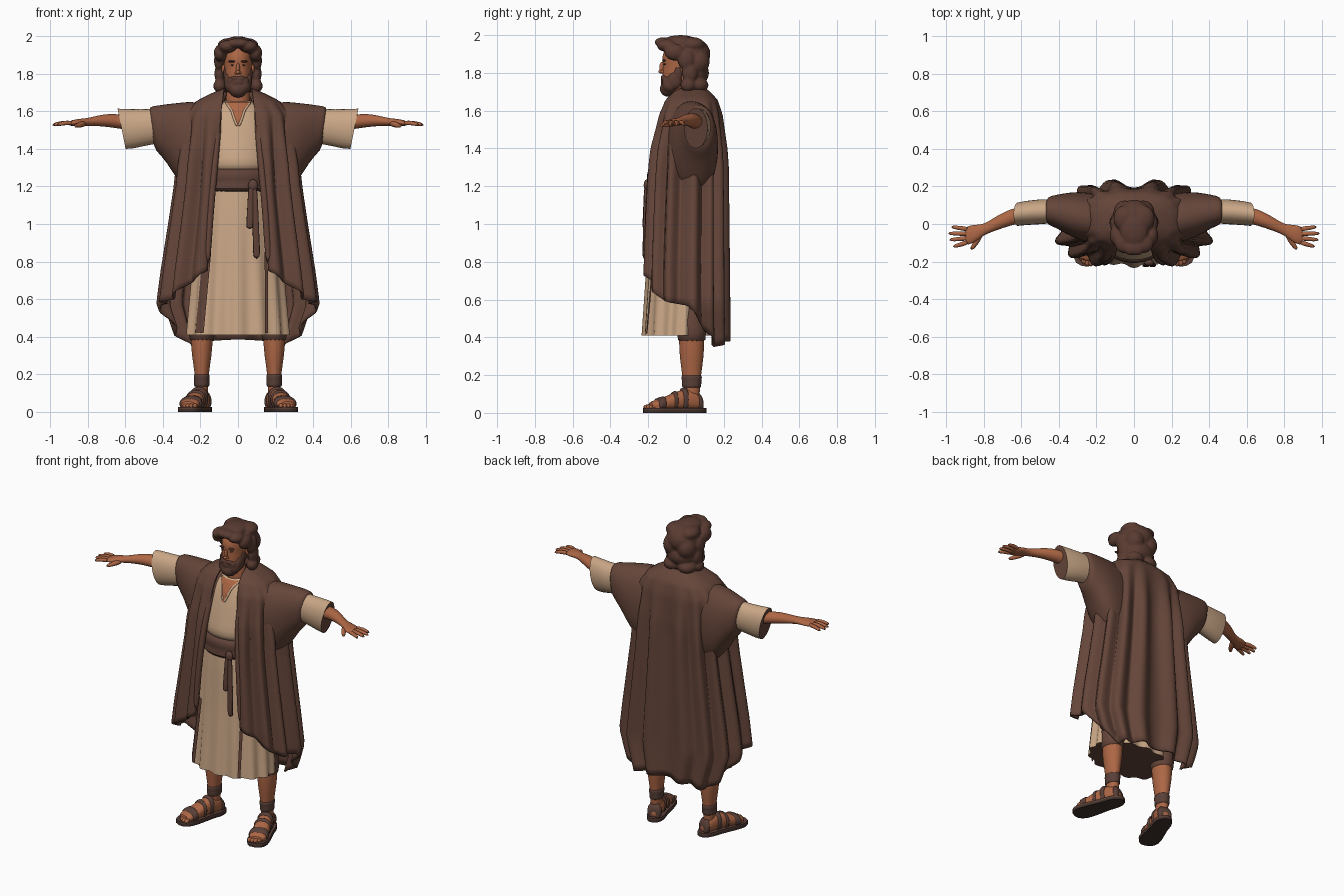
import bpy, bmesh, math
from mathutils import Vector, Matrix

if "Cube" in bpy.data.objects:
    bpy.data.objects.remove(bpy.data.objects["Cube"], do_unlink=True)


def material(name, rgb):
    m = bpy.data.materials.new(name)
    m.use_nodes = True
    m.diffuse_color = (*rgb, 1)
    bsdf = m.node_tree.nodes["Principled BSDF"]
    bsdf.inputs["Base Color"].default_value = (*rgb, 1)
    bsdf.inputs["Roughness"].default_value = 0.9
    return m


CLOAK = material("brown cloak", (.13, .06, .042))
TUNIC = material("beige linen", (.59, .385, .24))
SKIN = material("tan skin", (.42, .135, .06))
HAIR = material("dark brown hair", (.1, .044, .031))
BELT = material("brown sash", (.115, .054, .039))
LEATHER = material("sandal leather", (.10, .05, .038))
SOLE = material("dark sole", (.05, .03, .024))


def finish(name, bm, mats, subsurf=0):
    bmesh.ops.recalc_face_normals(bm, faces=bm.faces[:])
    me = bpy.data.meshes.new(name)
    bm.to_mesh(me)
    bm.free()
    for m in mats:
        me.materials.append(m)
    me.shade_smooth()
    me.set_sharp_from_angle(angle=math.radians(50))
    ob = bpy.data.objects.new(name, me)
    bpy.context.scene.collection.objects.link(ob)
    if subsurf:
        ob.modifiers.new("soften", 'SUBSURF').levels = subsurf
        ob.modifiers["soften"].render_levels = subsurf
    return ob


def loft(name, rings, mat, closed=True, cap_mat=None, subsurf=1):
    """Skin a surface over a list of equal point rings."""
    bm = bmesh.new()
    rows = [[bm.verts.new(p) for p in r] for r in rings]
    n = len(rows[0])
    for a, b in zip(rows, rows[1:]):
        for i in range(n if closed else n - 1):
            j = (i + 1) % n
            bm.faces.new((a[i], a[j], b[j], b[i]))
    if closed:
        for r in (rows[0], rows[-1]):
            bm.faces.new(r).material_index = 1 if cap_mat else 0
    return finish(name, bm, [mat, cap_mat] if cap_mat else [mat], subsurf)


def ring(c, u, v, n=16, p=1.0):
    c, u, v = Vector(c), Vector(u), Vector(v)
    pw = lambda t: math.copysign(abs(t) ** p, t)
    ang = [math.tau * i / n for i in range(n)]
    return [c + u * pw(math.cos(a)) + v * pw(math.sin(a)) for a in ang]


def tube(name, pts, radii, mat, n=10):
    pts = [Vector(p) for p in pts]
    rings, u = [], None
    for i, p in enumerate(pts):
        t = (pts[min(i + 1, len(pts) - 1)] - pts[max(i - 1, 0)]).normalized()
        u = t.orthogonal() if u is None else u - t * u.dot(t)
        u.normalize()
        r = radii[i] if isinstance(radii, list) else radii
        rings.append(ring(p, u * r, t.cross(u) * r, n))
    return loft(name, rings, mat)


def blobs(name, items, mat, voxel=0):
    """Ellipsoids (x, y, z, rx, ry, rz); those off centre are mirrored."""
    bm = bmesh.new()
    for x, y, z, *r in items:
        for s in ((1, -1) if x else (1,)):
            m = Matrix.Translation((s * x, y, z)) @ Matrix.Diagonal((*r, 1))
            bmesh.ops.create_uvsphere(bm, u_segments=20, v_segments=12, radius=1, matrix=m)
    ob = finish(name, bm, [mat])
    if voxel:
        rm = ob.modifiers.new("blend", 'REMESH')
        rm.mode, rm.voxel_size, rm.use_smooth_shade = 'VOXEL', voxel, True
        sm = ob.modifiers.new("relax", 'SMOOTH')
        sm.factor, sm.iterations = .5, 5
    return ob


def sample(keys, t):
    """Linear interpolation in a list of (t, values...) sorted either way."""
    keys = sorted(keys)
    t = min(max(t, keys[0][0]), keys[-1][0])
    for a, b in zip(keys, keys[1:]):
        if t <= b[0]:
            f = (t - a[0]) / (b[0] - a[0])
            return [p + (q - p) * f for p, q in zip(a[1:], b[1:])]


def body_ring(z, a, yf, yb, fold=0, k=14, n=96):
    pts = []
    for i in range(n):
        t = math.tau * i / n
        d = fold * math.cos(k * t)
        pts.append((math.sin(t) * (a + d), (yf + yb) / 2 + math.cos(t) * ((yb - yf) / 2 + d), z))
    return pts


def on_front(keys, x, z, lift):
    """Point just in front of a garment shaped by keys."""
    a, yf, yb = sample(keys, z)
    return (x, (yf + yb) / 2 - (yb - yf) / 2 * math.sqrt(max(0, 1 - (x / a) ** 2)) - lift, z)


# Tunic torso, skirt and sash
TORSO = [(1.66, .075, -.08, .06), (1.64, .11, -.10, .09), (1.58, .18, -.13, .13),
         (1.48, .21, -.16, .15), (1.38, .2, -.185, .15), (1.32, .2, -.2, .15), (1.26, .19, -.18, .15)]
loft("tunic_torso", [body_ring(*k, n=48) for k in TORSO], TUNIC, cap_mat=SKIN)
SKIRT = [(1.25, .19, -.18, .14), (1.1, .21, -.192, .15), (.8, .24, -.203, .15), (.41, .272, -.225, .13)]
levels = [1.25 - .84 * i / 14 for i in range(15)]
loft("tunic_skirt", [body_ring(z, *sample(SKIRT, z), fold=.012 * (1.25 - z)) for z in levels],
     TUNIC, cap_mat=CLOAK, subsurf=0)
SASH = [(1.3, .185, -.185, .15), (1.285, .2, -.203, .15), (1.245, .206, -.21, .15),
        (1.23, .198, -.2, .15), (1.185, .21, -.213, .15), (1.165, .195, -.196, .15)]
loft("sash", [body_ring(*k, n=48) for k in SASH], BELT)
blobs("sash_knot", [(0, 0, 0, .026, .018, .032)], BELT).location = (.08, -.206, 1.205)
for name, x0, x1, end in (("short", .07, .062, .97), ("long", .088, .1, .81)):
    zs = [1.2 + (end - 1.2) * i / 5 for i in range(6)]
    loft(f"sash_tail_{name}",
         [ring((x0 + (x1 - x0) * i / 5, -.211 - .002 * i, z), (.015 + .001 * i, 0, 0), (0, .011, 0), 10, .7)
          for i, z in enumerate(zs)], BELT)

# Brown lining strips hanging over the skirt
for side, top, bottom, w in (("right", -.165, -.205, .022), ("left", .15, .152, .008)):
    strip = []
    for i in range(9):
        z = .85 - .43 * i / 8
        x = top + (bottom - top) * i / 8
        strip.append([on_front(SKIRT, x + w * j / 2, z, .012 * (1.25 - z) + .004) for j in range(-2, 3)])
    loft(f"{side}_lining_strip", strip, CLOAK, closed=False, subsurf=0)


# Open neckline laid over the torso
def v_width(z):
    return min(.03, .004 + (z - 1.52) * .4) + max(0, z - 1.605) * .85


vz = [1.52 + .13 * i / 10 for i in range(11)]
loft("chest_opening", [[on_front(TORSO, v_width(z) * j / 4, z, .006) for j in range(-4, 5)] for z in vz],
     SKIN, closed=False, subsurf=0)
for s, side in ((1, "left"), (-1, "right")):
    tube(f"neckline_{side}", [on_front(TORSO, s * v_width(z), z, .003) for z in vz[::2]], .007, TUNIC)

# Cloak sheet wrapped round the body, open at the front
CLOAK_SHAPE = [(1.715, .08, -.05, .10), (1.69, .14, -.075, .13), (1.65, .22, -.11, .165),
               (1.58, .275, -.14, .185), (1.4, .295, -.178, .20), (1.2, .315, -.192, .203),
               (1.0, .345, -.202, .206), (.75, .385, -.212, .208), (.58, .408, -.212, .21),
               (.48, .375, -.205, .21), (.35, .325, -.2, .212)]
OPENING = [(1.7, .075), (1.6, .09), (1.3, .12), (1.1, .145), (.7, .165)]
HEM = [(0, .385), (.15, .375), (.3, .35), (.42, .43), (.55, .57), (.75, .6), (.85, .66), (1, .75)]
ROWS, COLS, SQUARE = 44, 180, .75


def cloak_point(u, v):
    z = 1.715 - (1.715 - sample(HEM, abs(u))[0]) * v ** 1.4
    a, yf, yb = sample(CLOAK_SHAPE, z)
    gap = min(sample(OPENING, z)[0], .85 * a)
    phi = u * (math.pi - math.asin((gap / a) ** (1 / SQUARE)))
    sx, cy = math.sin(phi), math.cos(phi)
    depth = .023 * min(1, max(0, (1.66 - z) / .35))
    d = -depth * math.cos(15 * phi)
    x = a * math.copysign(abs(sx) ** SQUARE, sx) + d * sx
    y = (yf + yb) / 2 + (yb - yf) / 2 * math.copysign(abs(cy) ** SQUARE, cy) + d * cy
    return (x, y, z)


cloak = loft("cloak", [[cloak_point(2 * c / COLS - 1, r / ROWS) for c in range(COLS + 1)]
                       for r in range(ROWS + 1)], CLOAK, closed=False, subsurf=0)
thick = cloak.modifiers.new("cloth", 'SOLIDIFY')
thick.thickness, thick.offset = .012, 0

# Rolled collar running down into both lapels
half = [(0, .115, 1.69), (.065, .075, 1.70), (.092, -.02, 1.675), (.103, -.105, 1.58), (.115, -.165, 1.42),
        (.13, -.188, 1.25), (.15, -.2, 1.05), (.165, -.205, .76)]
tube("cloak_collar", [(-x, y, z) for x, y, z in half[:0:-1]] + half, .02, CLOAK)

# Head
HEAD = [(1.69, .03, -.11, -.04), (1.71, .05, -.122, 0), (1.75, .064, -.125, .04), (1.8, .071, -.125, .07),
        (1.845, .075, -.121, .09), (1.87, .077, -.128, .09), (1.92, .075, -.122, .09), (1.965, .04, -.07, .04)]
loft("head", [body_ring(*k, n=24) for k in HEAD], SKIN)
tube("neck", [(0, -.01, 1.6), (0, -.015, 1.665), (0, -.03, 1.75)], [.075, .066, .058], SKIN, 16)
blobs("nose", [(0, -.127, 1.828, .01, .014, .03), (0, -.131, 1.808, .012, .015, .011),
               (.01, -.124, 1.805, .008, .01, .008)], SKIN)
blobs("ears", [(.078, -.012, 1.83, .011, .02, .03)], SKIN)
blobs("eyes", [(.03, -.112, 1.846, .01, .006, .004)], HAIR)
blobs("eyebrows", [(.032, -.117, 1.866, .02, .009, .006)], HAIR)
blobs("beard", [(0, -.093, 1.715, .05, .046, .042), (.035, -.085, 1.735, .035, .042, .04),
                (0, -.105, 1.755, .04, .03, .025), (.056, -.06, 1.76, .02, .04, .045),
                (.066, -.04, 1.8, .012, .022, .04), (.018, -.12, 1.778, .024, .015, .011),
                (.04, -.108, 1.762, .018, .02, .02)], HAIR, .006)
blobs("hair", [(0, .02, 1.9, .106, .11, .09), (0, -.03, 1.965, .075, .095, .035),
               (.055, -.1, 1.945, .05, .055, .034), (.015, -.125, 1.962, .045, .042, .026),
               (.095, -.06, 1.91, .034, .055, .045), (.1, -.0, 1.87, .028, .045, .055),
               (.098, .02, 1.8, .028, .042, .055), (.05, .06, 1.86, .06, .066, .07),
               (0, .05, 1.8, .095, .072, .07), (.098, .01, 1.735, .034, .04, .036),
               (.05, .06, 1.735, .06, .06, .042), (.05, .03, 1.95, .06, .07, .04)], HAIR, .007)

ARM = [(.40, .07, 1.53, .045, .045), (.6, .05, 1.54, .044, .038), (.66, .035, 1.55, .044, .038),
       (.72, .01, 1.552, .039, .032), (.78, -.02, 1.546, .031, .023), (.81, -.035, 1.543, .032, .02),
       (.86, -.056, 1.54, .052, .019), (.905, -.065, 1.535, .05, .013)]
SLEEVE = [(.36, .07, 1.53, .06, .085), (.5, .065, 1.515, .066, .096), (.58, .058, 1.508, .064, .105),
          (.62, .052, 1.507, .062, .107)]
WING = [(.12, .02, 1.42, .13, .23), (.22, .03, 1.40, .135, .255), (.3, .045, 1.405, .128, .24),
        (.35, .055, 1.435, .112, .205), (.4, .065, 1.48, .094, .153), (.44, .07, 1.502, .08, .126),
        (.465, .07, 1.512, .072, .108)]
FINGERS = [(-.028, .975, -.015), (-.052, .992, -.05), (-.075, .987, -.085), (-.096, .965, -.122)]
FOOT = [(.095, .03, .05), (.05, .044, .11), (-.03, .044, .11), (-.1, .052, .075), (-.17, .056, .052),
        (-.205, .045, .04)]

for s, side in ((1, "left"), (-1, "right")):
    # Arm, hand and both layers of sleeve
    def across(keys, lean=0, p=1.0):
        return [ring((s * x, y, z), (0, ry, 0), (s * lean * rz, 0, rz), 24, p) for x, y, z, ry, rz in keys]
    loft(f"{side}_arm", across(ARM), SKIN)
    loft(f"{side}_tunic_sleeve", across(SLEEVE, .2), TUNIC, cap_mat=CLOAK, subsurf=0)
    loft(f"{side}_cloak_sleeve", across(WING, .14, .9), CLOAK)
    for i, (y0, x1, y1) in enumerate(FINGERS):
        tube(f"{side}_finger_{i + 1}", [(s * .88, y0, 1.537), (s * (.88 + x1) / 2, (y0 + y1) / 2, 1.54),
                                        (s * x1, y1, 1.526)], [.014, .0125, .009], SKIN)
    tube(f"{side}_thumb", [(s * .815, -.045, 1.537), (s * .84, -.1, 1.528), (s * .87, -.138, 1.52)],
         [.02, .015, .01], SKIN)

    # Leg with breeches and ankle wrap
    def leg(keys):
        return [ring((s * .193, .03, z), (rx, 0, 0), (0, ry, 0)) for z, rx, ry in keys]
    loft(f"{side}_leg", leg([(.05, .036, .042), (.12, .034, .044), (.2, .037, .05), (.3, .054, .066),
                             (.38, .06, .068), (.6, .07, .075)]), SKIN)
    loft(f"{side}_breeches", leg([(.375, .067, .075), (.39, .069, .077), (.6, .08, .085)]), CLOAK)
    loft(f"{side}_ankle_wrap", leg([(.13, .038, .048), (.14, .043, .053), (.165, .041, .051),
                                    (.19, .045, .057), (.205, .04, .052)]), LEATHER)

    # Foot and sandal, turned outwards
    turn = Matrix.Translation((s * .205, 0, 0)) @ Matrix.Rotation(s * math.radians(18), 4, 'Z')

    def foot_ring(y, grow=0):
        w, h = sample(FOOT, y)
        c = Vector((0, y, .016 + h / 2))
        return [turn @ p for p in ring(c, (w + grow, 0, 0), (0, 0, h / 2 + grow), 20, .85)]
    loft(f"{side}_foot", [foot_ring(k[0]) for k in FOOT], SKIN)
    for i in range(5):
        toe = blobs(f"{side}_toe_{i + 1}", [(0, 0, 0, .0125, .022, .013)], SKIN)
        toe.location = turn @ Vector((s * (i - 2) * .02, -.205 + .004 * (i - 1) ** 2, .031))
    for i, (y0, y1) in enumerate(((-.17, -.12), (-.08, -.055), (-.03, .005), (.06, .09))):
        loft(f"{side}_sandal_strap_{i + 1}", [foot_ring(y0 + (y1 - y0) * j / 3, .007) for j in range(4)], LEATHER)
    outline = [(-.228, .034), (-.21, .051)] + [(y, sample(FOOT, y)[0] + .01) for y in
                                               (-.18, -.13, -.08, -.02, .04, .08)] + [(.105, .025)]
    edge = [(0, -.235)] + [(w, y) for y, w in outline] + [(0, .113)] + [(-w, y) for y, w in outline[::-1]]
    for part, z0, z1, mat in (("sole", 0, .014, SOLE), ("insole", .014, .026, LEATHER)):
        loft(f"{side}_sandal_{part}", [[turn @ Vector((x, y, z)) for x, y in edge] for z in (z0, z1)],
             mat, subsurf=0)
